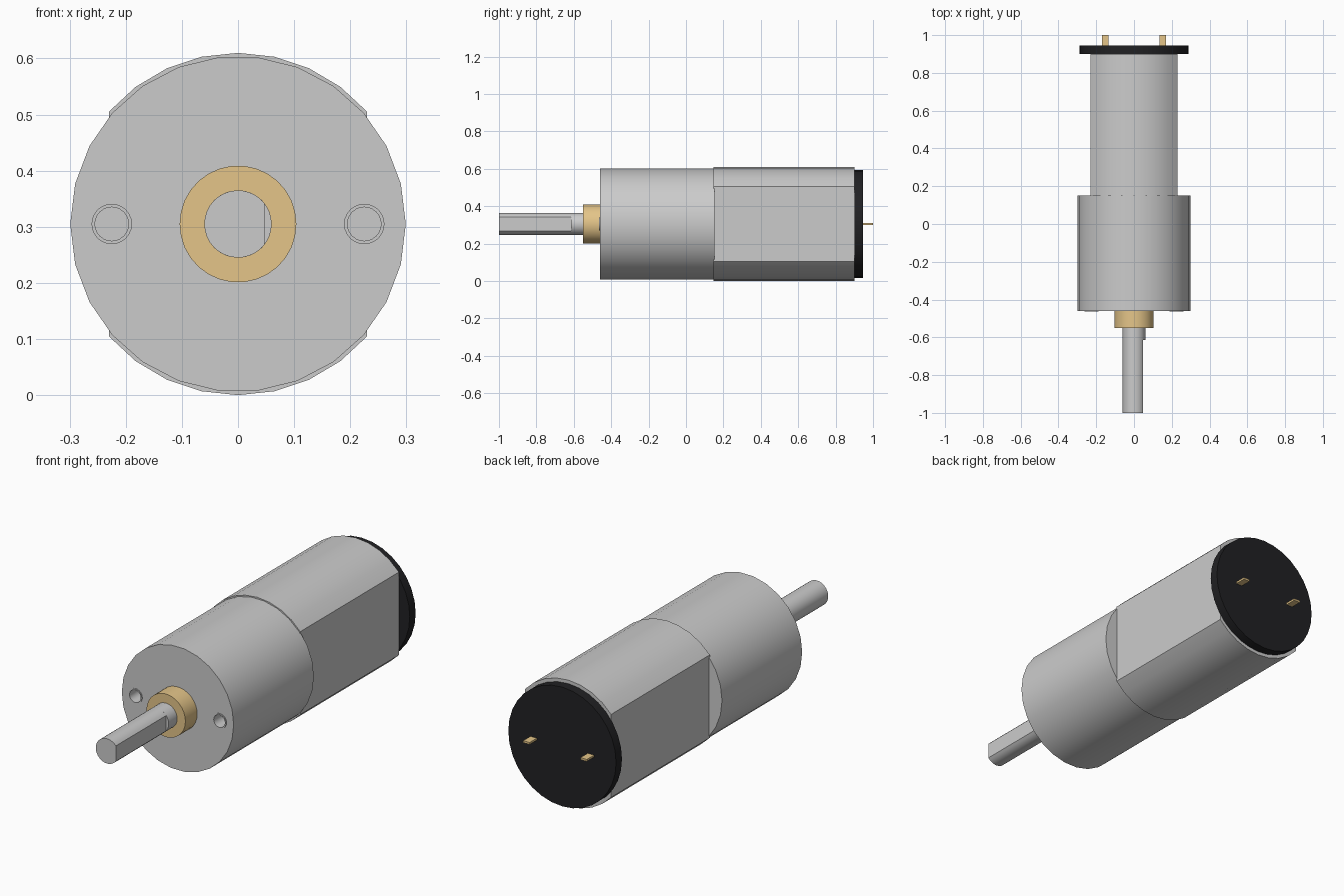
import bpy, bmesh
from math import sin, cos, pi, radians, acos, asin

if "Cube" in bpy.data.objects:
    bpy.data.objects.remove(bpy.data.objects["Cube"])

CZ = 0.305  # height of the motor axis


def material(name, rgb):
    m = bpy.data.materials.new(name)
    m.diffuse_color = (*rgb, 1)
    m.use_nodes = True
    m.node_tree.nodes["Principled BSDF"].inputs["Base Color"].default_value = m.diffuse_color
    return m


brass = material("brass", (0.78, 0.56, 0.25))
black = material("black_plastic", (0.015, 0.015, 0.017))


def arc(r, a0, a1, n):
    return [(r * cos(a0 + (a1 - a0) * i / n), r * sin(a0 + (a1 - a0) * i / n))
            for i in range(n + 1)]


def circle(r, n):
    return arc(r, 0, 2 * pi, n)[:-1]


def finish(name, bm, mat=None):
    bmesh.ops.recalc_face_normals(bm, faces=bm.faces[:])
    me = bpy.data.meshes.new(name)
    bm.to_mesh(me)
    bm.free()
    ob = bpy.data.objects.new(name, me)
    bpy.context.collection.objects.link(ob)
    if mat:
        me.materials.append(mat)
    return ob


def smooth(ob):
    bpy.ops.object.select_all(action='DESELECT')
    ob.select_set(True)
    bpy.context.view_layer.objects.active = ob
    bpy.ops.object.shade_smooth_by_angle(angle=radians(30))


def prism(name, profile, y0, y1, mat=None, x=0.0):
    """Extrude an x-z profile along y."""
    bm = bmesh.new()
    f = bm.faces.new([bm.verts.new((x + px, y0, CZ + pz)) for px, pz in profile])
    ext = bmesh.ops.extrude_face_region(bm, geom=[f])["geom"]
    verts = [v for v in ext if isinstance(v, bmesh.types.BMVert)]
    bmesh.ops.translate(bm, verts=verts, vec=(0, y1 - y0, 0))
    ob = finish(name, bm, mat)
    smooth(ob)
    return ob


def tube(name, r_in, r_out, y0, y1, x, n=24):
    bm = bmesh.new()
    rings = [[bm.verts.new((x + px, y, CZ + pz)) for px, pz in circle(r, n)]
             for r, y in ((r_in, y0), (r_out, y0), (r_out, y1), (r_in, y1))]
    for k in range(4):
        a, b = rings[k], rings[(k + 1) % 4]
        for i in range(n):
            j = (i + 1) % n
            bm.faces.new((a[i], a[j], b[j], b[i]))
    ob = finish(name, bm)
    smooth(ob)
    return ob


# Gearbox in two cylindrical halves
front_case = prism("gearbox_front", circle(0.299, 26), -0.46, -0.15)
prism("gearbox_rear", circle(0.299, 26), -0.15, 0.152)

# Threaded mounting holes in the front face
for side, x in (("left", -0.225), ("right", 0.225)):
    cutter = prism("hole_cutter_" + side, circle(0.033, 24), -0.6, -0.28, x=x)
    cutter.hide_render = True
    mod = front_case.modifiers.new("hole", 'BOOLEAN')
    mod.operation = 'DIFFERENCE'
    mod.solver = 'EXACT'
    mod.object = cutter
    bpy.context.view_layer.objects.active = front_case
    bpy.ops.object.modifier_apply(modifier=mod.name)
    bpy.data.objects.remove(cutter, do_unlink=True)
    tube("mount_collar_" + side, 0.030, 0.036, -0.464, -0.275, x)
smooth(front_case)

# Motor can: round top and bottom, flat sides
half = asin(0.23 / 0.305)
can = arc(0.305, pi / 2 - half, pi / 2 + half, 8) + \
    arc(0.305, 1.5 * pi - half, 1.5 * pi + half, 8)
prism("motor_can", can, 0.147, 0.9)

# Bearing boss and D-shaped output shaft
prism("bearing_boss", circle(0.104, 30), -0.55, -0.455, brass)
prism("shaft_neck", circle(0.06, 32), -0.615, -0.5)
cut = acos(0.047 / 0.06)
prism("shaft_d_section", arc(0.06, cut, 2 * pi - cut, 26), -1.0, -0.615)

# Rear end cap and terminals
prism("end_cap", circle(0.288, 32), 0.9, 0.945, black)
w, t = 0.017, 0.005
for side, x in (("left", -0.153), ("right", 0.153)):
    prism("terminal_" + side, [(-w, -t), (w, -t), (w, t), (-w, t)], 0.93, 1.0, brass, x)
